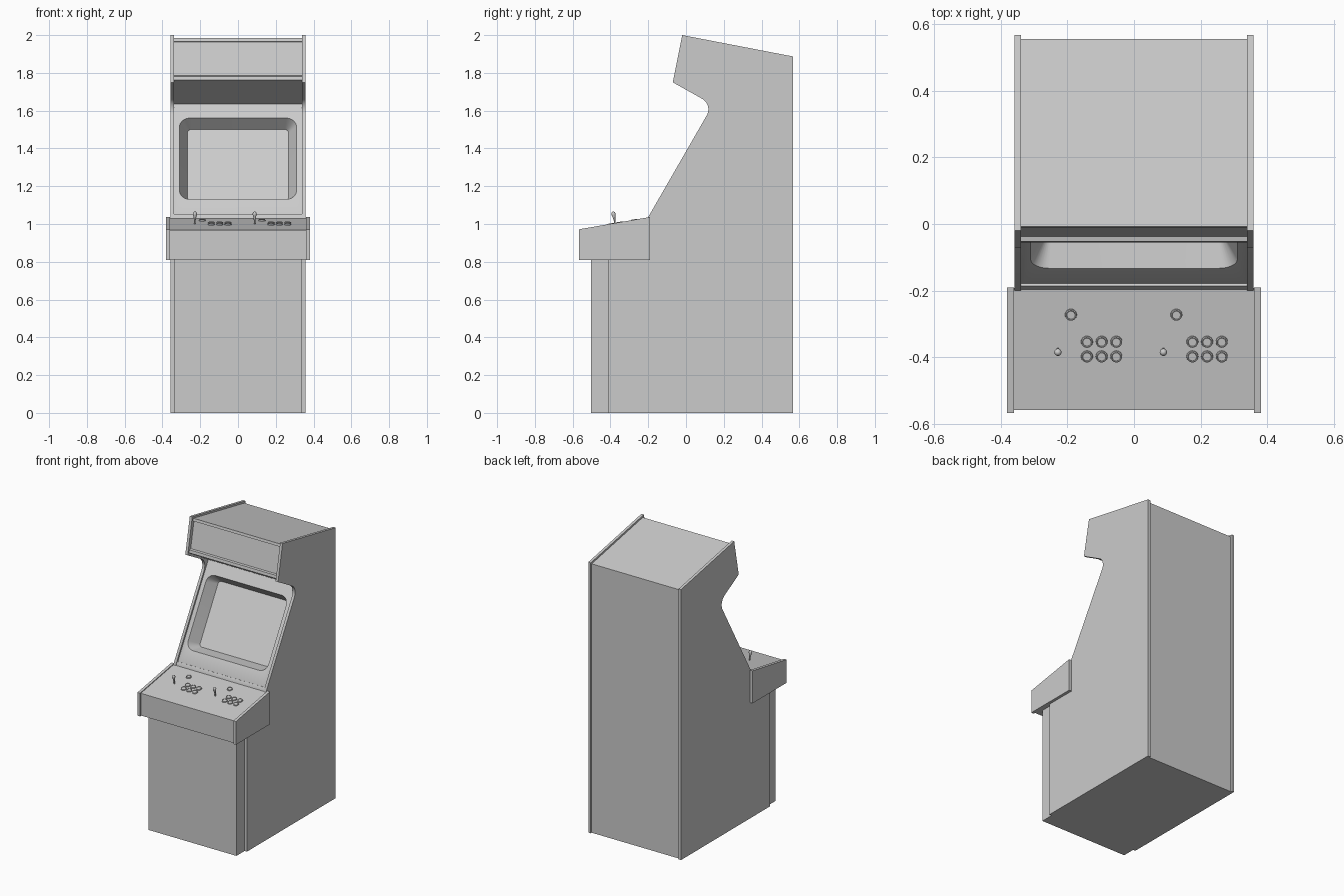
import bpy, bmesh, math
from mathutils import Vector, Matrix

if "Cube" in bpy.data.objects:
    bpy.data.objects.remove(bpy.data.objects["Cube"], do_unlink=True)

grey = bpy.data.materials.new("plain grey")
grey.use_nodes = True
grey.diffuse_color = (0.6, 0.6, 0.6, 1)
grey.node_tree.nodes["Principled BSDF"].inputs["Base Color"].default_value = (0.6, 0.6, 0.6, 1)


def finish(name, bm, angle=30):
    """Turn a bmesh into a named, coloured object."""
    bmesh.ops.recalc_face_normals(bm, faces=bm.faces)
    mesh = bpy.data.meshes.new(name)
    bm.to_mesh(mesh)
    bm.free()
    mesh.materials.append(grey)
    ob = bpy.data.objects.new(name, mesh)
    bpy.context.collection.objects.link(ob)
    smooth(ob, angle)
    return ob


def smooth(ob, angle=30):
    bpy.ops.object.select_all(action='DESELECT')
    ob.select_set(True)
    bpy.context.view_layer.objects.active = ob
    bpy.ops.object.shade_smooth_by_angle(angle=math.radians(angle))


def loft(name, loops):
    """Closed solid through loops of equal length."""
    bm = bmesh.new()
    rings = [[bm.verts.new(p) for p in loop] for loop in loops]
    n = len(rings[0])
    for a, b in zip(rings, rings[1:]):
        for i in range(n):
            j = (i + 1) % n
            bm.faces.new((a[i], a[j], b[j], b[i]))
    bm.faces.new(rings[0])
    bm.faces.new(rings[-1])
    return finish(name, bm)


def slab(name, profile, x0, x1):
    """Extrude a (y, z) profile from x0 to x1."""
    return loft(name, [[(x, y, z) for y, z in profile] for x in (x0, x1)])


def lathe(name, profile, location, tilt, steps=24):
    """Spin an (r, z) profile, then tilt it about x."""
    bm = bmesh.new()
    verts = [bm.verts.new((r, 0, z)) for r, z in profile]
    edges = [bm.edges.new(e) for e in zip(verts, verts[1:])]
    bmesh.ops.spin(bm, geom=verts + edges, axis=(0, 0, 1), cent=(0, 0, 0),
                   angle=2 * math.pi, steps=steps)
    bmesh.ops.remove_doubles(bm, verts=bm.verts, dist=1e-5)
    ob = finish(name, bm, 40)
    ob.matrix_world = Matrix.Translation(location) @ Matrix.Rotation(tilt, 4, 'X')
    return ob


# Side panels with a rounded throat under the marquee
corner, r = Vector((0.142, 1.631)), 0.065
a, b = Vector((-0.499, -0.867)), Vector((-0.87, 0.493))
throat = [corner + (a + b) * r - r * (b * math.cos(t) + a * math.sin(t))
          for t in (math.radians(9 * i) for i in range(11))]
side = [(0.566, 0), (-0.413, 0), (-0.413, 0.9), (-0.2, 0.99), (-0.2, 1.037),
        *[tuple(p) for p in throat], (-0.07, 1.75), (-0.02, 2.0), (0.566, 1.887)]
for label, s in (("left", 1), ("right", -1)):
    slab(label + "_side_panel", side, s * 0.339, s * 0.358)

# Cabinet body between the side panels, with a recessed marquee
body = slab("cabinet_body", [
    (0.555, 0), (-0.503, 0), (-0.503, 0.9), (-0.19, 0.9), (-0.19, 1.031),
    (0.157, 1.634), (-0.056, 1.762),
    (-0.052, 1.782), (-0.037, 1.785), (-0.001, 1.964), (-0.012, 1.967),
    (-0.008, 1.985), (0.555, 1.876)], -0.34, 0.34)

# Screen recess, tapering inward from a rounded opening in the bezel
up, inward = Vector((0, 0.499, 0.867)), Vector((0, 0.867, -0.499))
origin = Vector((0, -0.19, 1.031))


def opening(depth):
    """Rounded rectangle at a depth behind the bezel plane."""
    f = depth / 0.08
    half, rad = 0.31 - 0.042 * f, 0.055 - 0.035 * f
    low, high = 0.115 + 0.038 * f, 0.611 - 0.024 * f
    pts = []
    for k, (sx, v) in enumerate(((1, high), (-1, high), (-1, low), (1, low))):
        cx = sx * (half - rad)
        cv = v - rad if v == high else v + rad
        for i in range(9):
            t = math.radians(90 * k + 90 * i / 8)
            pts.append(origin + inward * depth + up * (cv + rad * math.sin(t))
                       + Vector((cx + rad * math.cos(t), 0, 0)))
    return pts


cutter = loft("screen_cutter", [opening(-0.02), opening(0.085)])
cutter.hide_render = True
cut = body.modifiers.new("screen recess", 'BOOLEAN')
cut.operation, cut.solver, cut.object = 'DIFFERENCE', 'EXACT', cutter
bpy.ops.object.select_all(action='DESELECT')
body.select_set(True)
bpy.context.view_layer.objects.active = body
bpy.ops.object.modifier_apply(modifier=cut.name)
bpy.data.objects.remove(cutter, do_unlink=True)
smooth(body)
loft("screen", [opening(0.08), opening(0.085)])

# Small strip where the bezel meets the controls
slab("bezel_strip", [(-0.197, 1.02), (-0.197, 1.034), (-0.186, 1.054),
                     (-0.174, 1.048), (-0.18, 1.02)], -0.34, 0.34)

# Control box with raised end plates
slab("control_box", [(-0.557, 0.813), (-0.557, 0.968), (-0.192, 1.031),
                     (-0.192, 0.813)], -0.361, 0.361)
for label, s in (("left", 1), ("right", -1)):
    slab(label + "_control_end", [(-0.566, 0.81), (-0.566, 0.972), (-0.19, 1.037),
                                  (-0.19, 0.81)], s * 0.36, s * 0.38)

# Joysticks and buttons for two players, standing square to the sloped panel
slope = math.atan2(0.063, 0.365)
button = [(0, 0.007), (0.012, 0.007), (0.0125, 0.005), (0.014, 0.008),
          (0.017, 0.007), (0.018, -0.002), (0, -0.002)]
stick = [(0, -0.002), (0.004, -0.002), (0.004, 0.02), (0.007, 0.036), (0.010, 0.048),
         (0.011, 0.055), (0.009, 0.062), (0.005, 0.066), (0, 0.067)]


def on_panel(x, y):
    return Vector((x, y, 0.968 + (y + 0.557) * math.tan(slope)))


for player, dx in (("right", 0), ("left", 0.316)):
    lathe(player + "_joystick", stick, on_panel(dx - 0.228, -0.375), slope)
    lathe(player + "_start_button", button, on_panel(dx - 0.189, -0.272), slope)
    for row, y in enumerate((-0.353, -0.397)):
        for col in range(3):
            lathe(f"{player}_button_{row}_{col}", button,
                  on_panel(dx - 0.141 + 0.044 * col, y), slope)
